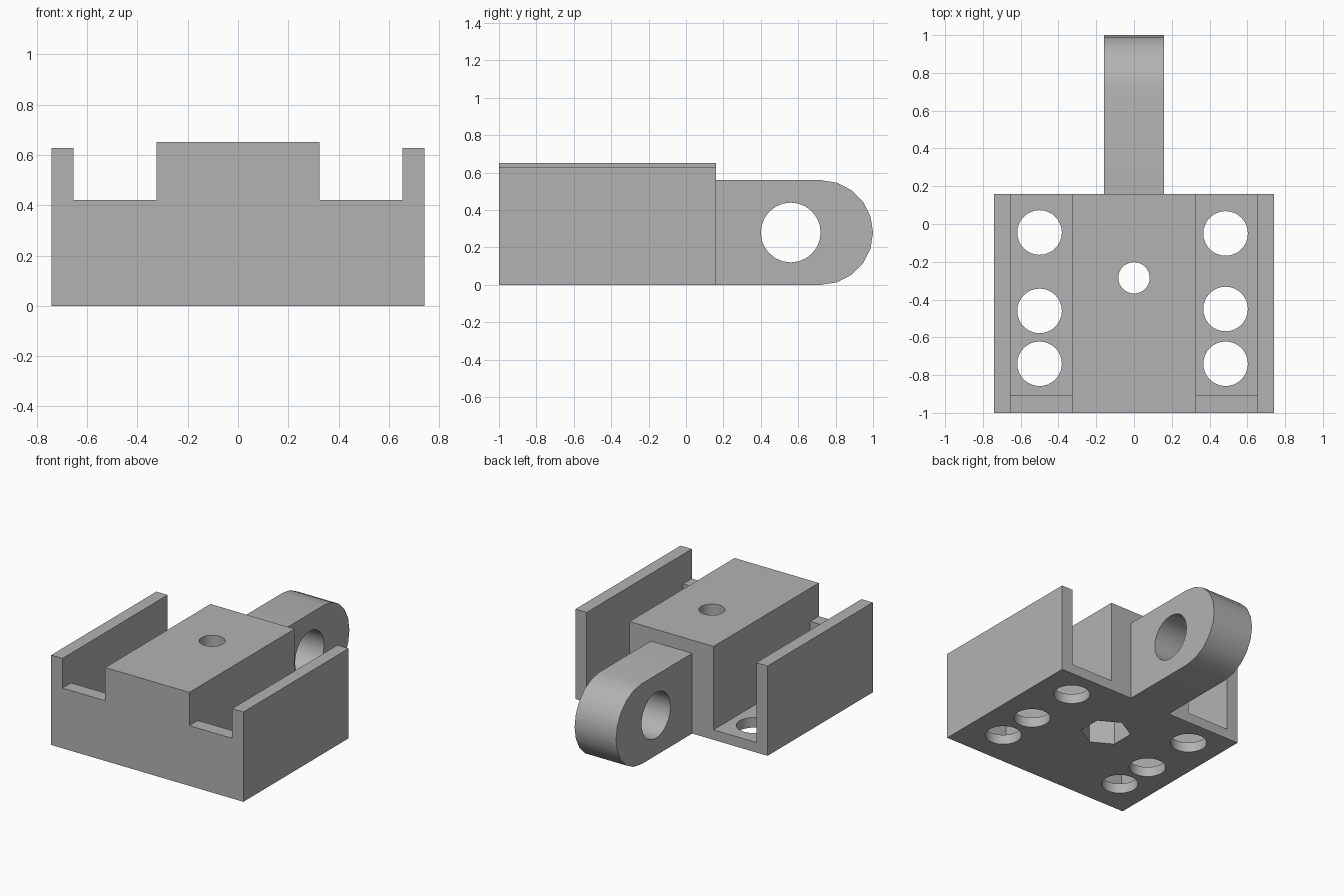
import bpy
import bmesh
from math import cos, sin, pi, radians
from mathutils import Matrix, Vector

if "Cube" in bpy.data.objects:
    bpy.data.objects.remove(bpy.data.objects["Cube"])

grey = bpy.data.materials.new("plain grey")
grey.use_nodes = True
colour = (0.45, 0.45, 0.45, 1)
grey.diffuse_color = colour
grey.node_tree.nodes["Principled BSDF"].inputs["Base Color"].default_value = colour


def extrude(name, points, start, end, place):
    """Extrude a 2D outline from start to end; place maps (u, v, depth) to x, y, z."""
    bm = bmesh.new()
    face = bm.faces.new([bm.verts.new(place(u, v, start)) for u, v in points])
    moved = bmesh.ops.extrude_face_region(bm, geom=[face])["geom"]
    shift = Vector(place(0, 0, end)) - Vector(place(0, 0, start))
    bmesh.ops.translate(bm, vec=shift, verts=[g for g in moved if isinstance(g, bmesh.types.BMVert)])
    bmesh.ops.recalc_face_normals(bm, faces=bm.faces)
    mesh = bpy.data.meshes.new(name)
    bm.to_mesh(mesh)
    bm.free()
    mesh.materials.append(grey)
    obj = bpy.data.objects.new(name, mesh)
    bpy.context.collection.objects.link(obj)
    return obj


def along_x(u, v, d):
    return (d, u, v)


def along_y(u, v, d):
    return (u, d, v)


def along_z(u, v, d):
    return (u, v, d)


def circle(u, v, radius, sides=32, turn=0.0):
    return [(u + radius * cos(turn + 2 * pi * i / sides),
             v + radius * sin(turn + 2 * pi * i / sides)) for i in range(sides)]


def activate(obj):
    bpy.ops.object.select_all(action="DESELECT")
    obj.select_set(True)
    bpy.context.view_layer.objects.active = obj


def cut(obj, cutters):
    """Subtract each cutter, apply, and discard it."""
    activate(obj)
    for cutter in cutters:
        mod = obj.modifiers.new("cut", "BOOLEAN")
        mod.operation = "DIFFERENCE"
        mod.solver = "EXACT"
        mod.object = cutter
        bpy.ops.object.modifier_apply(modifier=mod.name)
        bpy.data.objects.remove(cutter)
    bpy.ops.object.shade_smooth_by_angle(angle=radians(25))


FRONT, BACK = -1.0, 0.16
OUTER, INNER, CORE = 0.742, 0.655, 0.325
FLOOR = 0.07

# Body: floor, side walls and central block in one cross-section
half = [(OUTER, 0), (OUTER, 0.627), (INNER, 0.627), (INNER, FLOOR), (CORE, FLOOR), (CORE, 0.652)]
outline = half + [(-x, z) for x, z in reversed(half)]
body = extrude("body", outline, FRONT, BACK, along_y)

# Mounting holes, screw hole and nut pocket
cutters = []
for x, rows in ((-0.5, (-0.045, -0.46, -0.74)), (0.485, (-0.05, -0.45, -0.74))):
    for y in rows:
        cutters.append(extrude("hole_cutter", circle(x, y, 0.118), -0.1, 0.2, along_z))
cutters.append(extrude("screw_cutter", circle(0, -0.285, 0.083), -0.1, 0.8, along_z))
cutters.append(extrude("nut_cutter", circle(0, -0.285, 0.162, 6, pi / 6), -0.1, 0.25, along_z))
cut(body, cutters)

# Front stops closing both channels
for side, name in ((-1, "right_front_stop"), (1, "left_front_stop")):
    a, b = side * CORE, side * INNER
    extrude(name, [(a, FLOOR), (b, FLOOR), (b, 0.42), (a, 0.42)], FRONT, -0.905, along_y)

# Rear arm with rounded tip and cross hole
R = 0.28
tip = [(0.72 + R * cos(t), R + R * sin(t)) for t in (-pi / 2 + pi * i / 10 for i in range(11))]
arm = extrude("rear_arm", [(BACK, 0)] + tip + [(BACK, 2 * R)], -0.16, 0.16, along_x)
cut(arm, [extrude("arm_cutter", circle(0.56, 0.28, 0.16, 24), -0.3, 0.3, along_x)])
